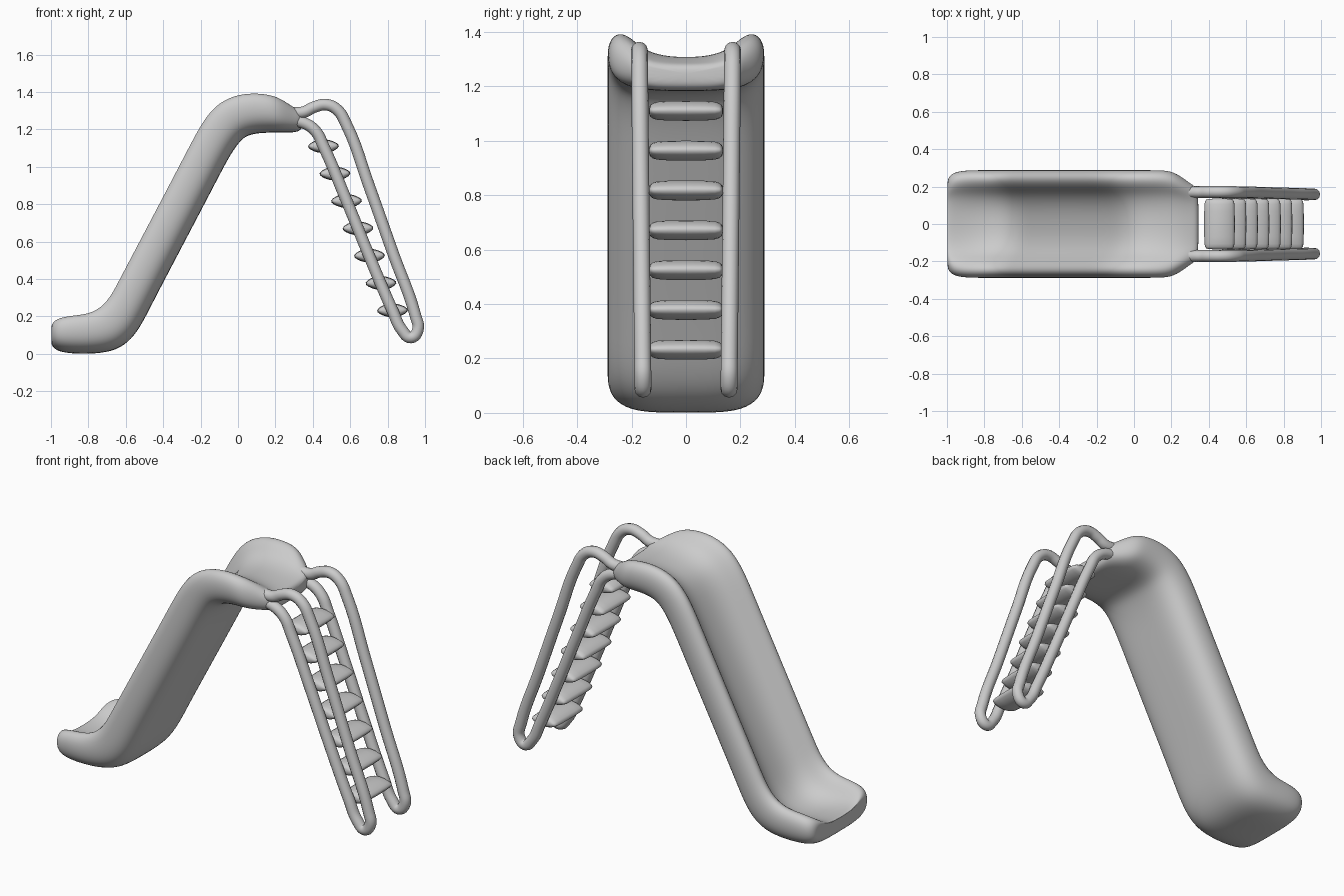
import bpy, bmesh


def loft(name, rings, levels=2):
    """Skin a row of closed rings, cap both ends and smooth."""
    bm = bmesh.new()
    rows = [[bm.verts.new(p) for p in r] for r in rings]
    n = len(rows[0])
    for a, b in zip(rows, rows[1:]):
        for i in range(n):
            j = (i + 1) % n
            bm.faces.new((a[i], a[j], b[j], b[i]))
    bm.faces.new(rows[0][::-1])
    bm.faces.new(rows[-1])
    bmesh.ops.recalc_face_normals(bm, faces=bm.faces)
    me = bpy.data.meshes.new(name)
    bm.to_mesh(me)
    bm.free()
    me.shade_smooth()
    ob = bpy.data.objects.new(name, me)
    bpy.context.collection.objects.link(ob)
    if levels:
        mod = ob.modifiers.new("smooth", 'SUBSURF')
        mod.levels = mod.render_levels = levels
    return ob


# Slide chute stations: underside x, z, rim x, z, half width, floor fraction
stations = [
    (-.995, .07, -.995, .13, .19, .75), (-1.0, .045, -1.0, .155, .24, .7),
    (-.965, .012, -.97, .19, .278, .6), (-.88, 0, -.89, .205, .288, .5),
    (-.76, 0, -.81, .212, .288, .45), (-.65, .018, -.745, .24, .288, .45),
    (-.57, .075, -.70, .285, .288, .45), (-.51, .165, -.667, .335, .288, .45),
    (-.443, .30, -.633, .40, .288, .45), (-.285, .60, -.475, .70, .288, .45),
    (-.125, .905, -.315, 1.005, .288, .45), (-.05, 1.05, -.235, 1.16, .288, .45),
    (0, 1.125, -.175, 1.265, .288, .47), (.04, 1.165, -.10, 1.347, .288, .5),
    (.10, 1.18, 0, 1.388, .288, .55), (.17, 1.183, .10, 1.395, .288, .58),
    (.22, 1.183, .19, 1.382, .284, .62), (.27, 1.183, .25, 1.35, .25, .7),
    (.31, 1.185, .30, 1.315, .215, .8), (.335, 1.195, .335, 1.295, .195, .85),
    (.345, 1.22, .345, 1.265, .16, .9),
]


def chute_ring(bx, bz, tx, tz, w, f):
    r = 1 - f
    half = [(.4, 0), (.72, .05), (.94, .24), (1.01, .55), (.99, .88), (.86, 1.04),
            (.7, f + r * .85), (.55, f + r * .35), (.3, f + r * .06)]
    prof = [(0, 0)] + half + [(0, f)] + [(-y, t) for y, t in reversed(half)]
    return [(bx + (tx - bx) * t, y * w, bz + (tz - bz) * t) for y, t in prof]


loft("slide_chute", [chute_ring(*s) for s in stations])

# Looped ladder rails, one each side
path = [(.21, 1.29), (.28, 1.29), (.35, 1.292), (.405, 1.318), (.47, 1.332),
        (.53, 1.305), (.58, 1.225), (.70, .90), (.83, .535), (.95, .20),
        (.962, .13), (.925, .087), (.878, .125), (.826, .232), (.70, .527),
        (.58, .82), (.457, 1.11), (.415, 1.19), (.35, 1.235), (.23, 1.25)]
for side, s in (("front", -1), ("back", 1)):
    cu = bpy.data.curves.new(side + "_rail", 'CURVE')
    cu.dimensions = '3D'
    cu.bevel_depth = .031
    cu.bevel_resolution = 4
    cu.resolution_u = 6
    cu.use_fill_caps = True
    sp = cu.splines.new('BEZIER')
    sp.bezier_points.add(len(path) - 1)
    for bp, (x, z) in zip(sp.bezier_points, path):
        bp.co = (x, s * (.157 + .014 * z / 1.3), z)
        bp.handle_left_type = bp.handle_right_type = 'AUTO'
    bpy.context.collection.objects.link(bpy.data.objects.new(side + "_rail", cu))

# Lens-shaped ladder treads
lens = [(-.092, 0), (-.055, .028), (-.015, .039), (.03, .036), (.07, .02),
        (.092, 0), (.055, -.028), (.015, -.039), (-.03, -.036), (-.07, -.02)]
ends = [(-.137, .82, .4), (-.125, .95, .8), (-.095, 1, 1),
        (.095, 1, 1), (.125, .95, .8), (.137, .82, .4)]
for i in range(7):
    cx, cz = .826 - .0615 * i, .232 + .1463 * i
    loft(f"tread_{i + 1}",
         [[(cx + x * sx, y, cz + z * sz) for x, z in lens] for y, sx, sz in ends], 1)
